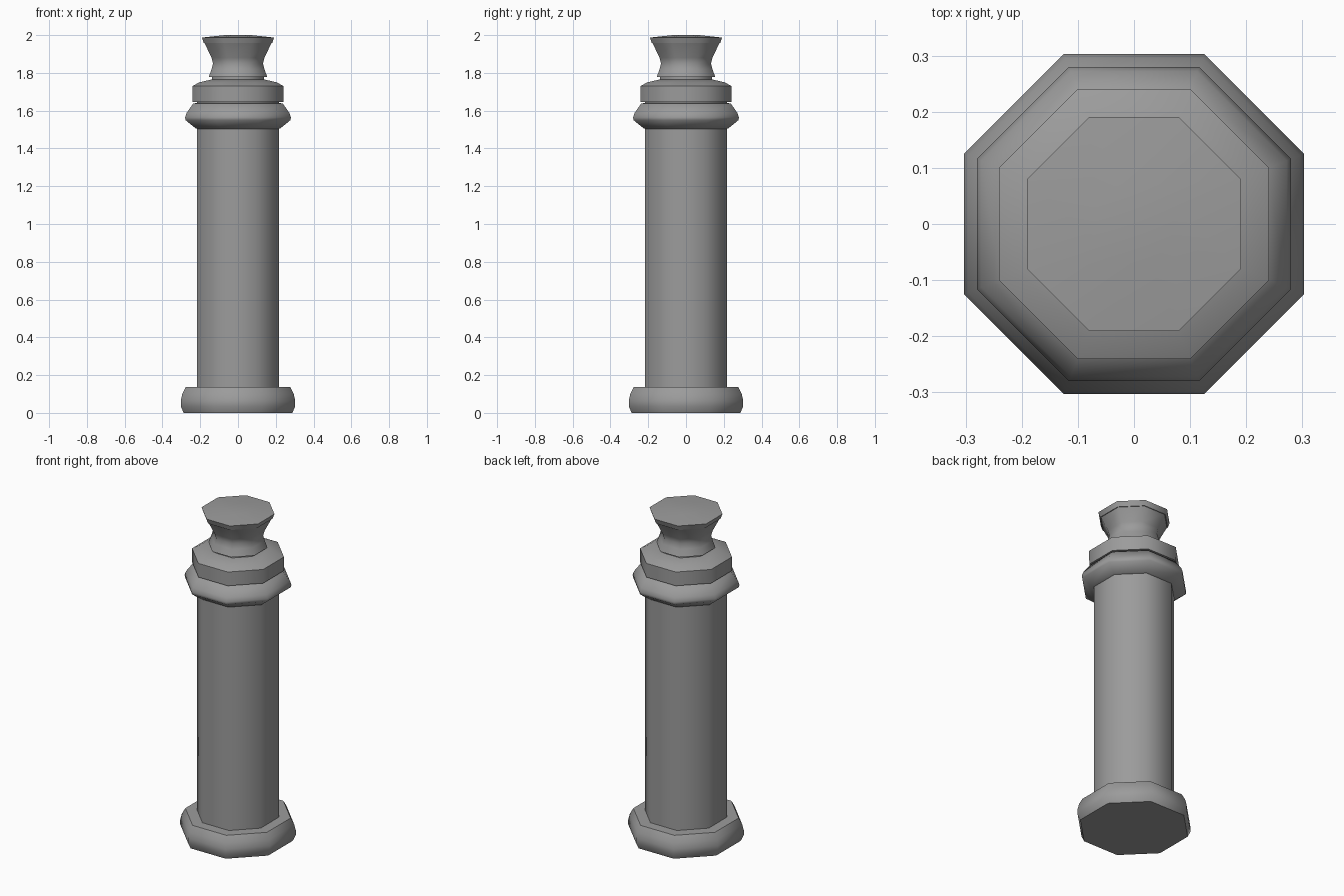
import bpy, bmesh, math

cube = bpy.data.objects.get("Cube")
if cube:
    bpy.data.objects.remove(cube, do_unlink=True)

SIDES = 8

stone = bpy.data.materials.new("grey stone")
stone.use_nodes = True
GREY = (0.33, 0.33, 0.33, 1)
stone.diffuse_color = GREY
bsdf = next(n for n in stone.node_tree.nodes if n.type == 'BSDF_PRINCIPLED')
bsdf.inputs["Base Color"].default_value = GREY


def octagon_turning(name, profile, sharp_angle=58):
    """Closed eight-sided solid; profile pairs are (distance to flat, height)."""
    bm = bmesh.new()
    rings = []
    for apothem, z in profile:
        r = apothem / math.cos(math.pi / SIDES)
        rings.append([bm.verts.new((r * math.cos(a), r * math.sin(a), z))
                      for a in (math.tau * (i + 0.5) / SIDES for i in range(SIDES))])
    for low, high in zip(rings, rings[1:]):
        for i in range(SIDES):
            j = (i + 1) % SIDES
            bm.faces.new((low[i], low[j], high[j], high[i]))
    bm.faces.new(rings[0][::-1])
    bm.faces.new(rings[-1])
    mesh = bpy.data.meshes.new(name)
    bm.to_mesh(mesh)
    bm.free()
    mesh.materials.append(stone)
    obj = bpy.data.objects.new(name, mesh)
    bpy.context.collection.objects.link(obj)
    bpy.ops.object.select_all(action='DESELECT')
    obj.select_set(True)
    bpy.context.view_layer.objects.active = obj
    bpy.ops.object.shade_smooth_by_angle(angle=math.radians(sharp_angle))
    return obj


# Rounded foot
octagon_turning("base", [(0.288, 0), (0.303, 0.035), (0.303, 0.065),
                         (0.295, 0.1), (0.276, 0.137)])

# Long plain column
octagon_turning("shaft", [(0.216, 0.13), (0.216, 1.52)])

# Flared ring with a sloping top
octagon_turning("collar", [(0.21, 1.502), (0.225, 1.507), (0.278, 1.55), (0.28, 1.565),
                           (0.272, 1.588), (0.238, 1.637), (0.215, 1.642)])

# Recess between collar and drum
octagon_turning("groove", [(0.218, 1.635), (0.218, 1.655)])

# Upright drum with a sloping shoulder
octagon_turning("drum", [(0.24, 1.645), (0.241, 1.73), (0.205, 1.75), (0.14, 1.765)])

# Short neck under the finial
octagon_turning("neck", [(0.137, 1.755), (0.137, 1.785)])

# Waisted finial
octagon_turning("finial", [(0.155, 1.778), (0.14, 1.82), (0.132, 1.85), (0.14, 1.88),
                           (0.178, 1.96)])

# Thin lid with a slightly domed top
octagon_turning("cap", [(0.181, 1.957), (0.191, 1.987), (0.07, 2.0)])
